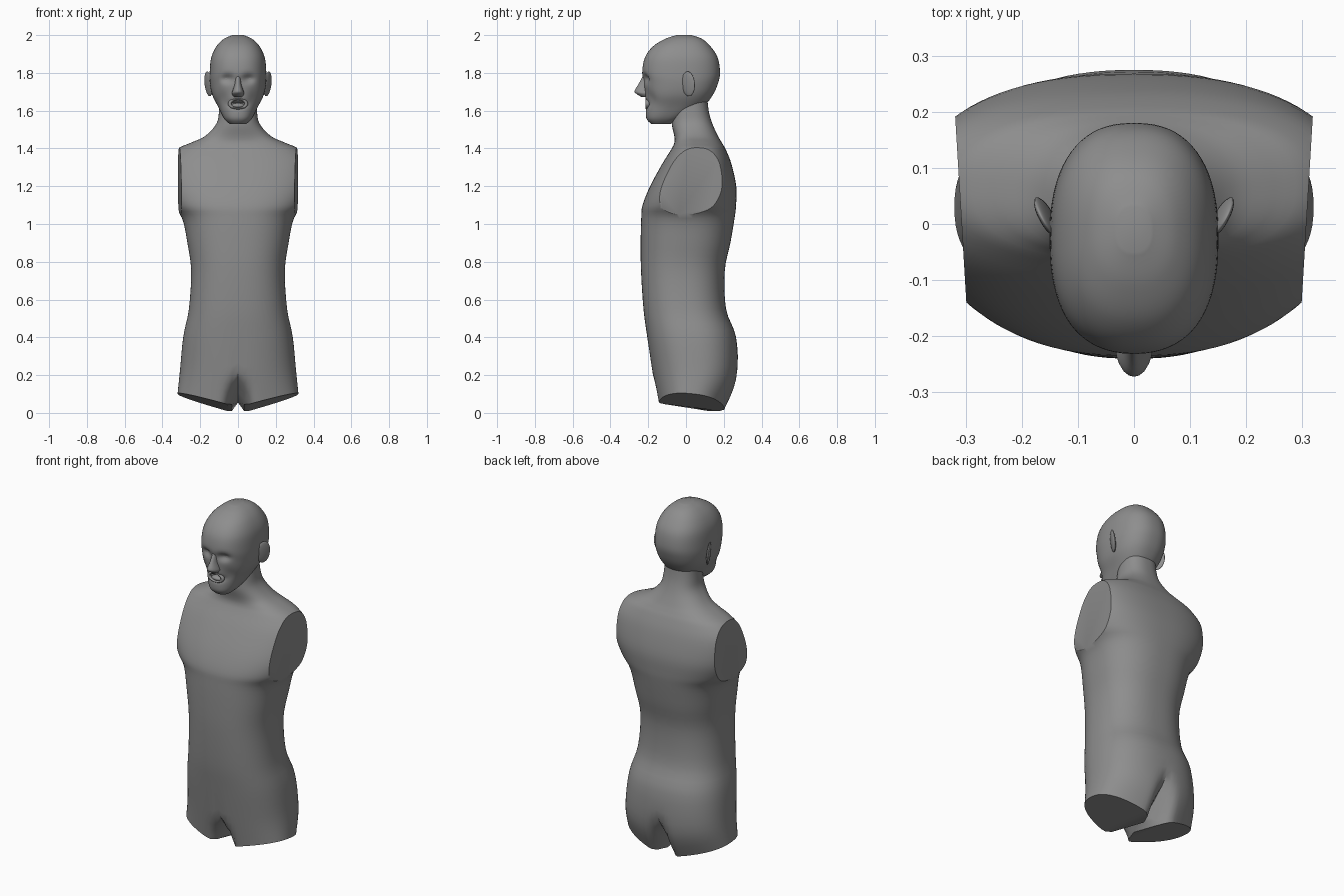
import bpy, bmesh, math
from mathutils import Vector

cube = bpy.data.objects.get("Cube")
if cube:
    bpy.data.objects.remove(cube, do_unlink=True)

grey = bpy.data.materials.new("clay grey")
grey.use_nodes = True
COLOUR = (0.27, 0.27, 0.27, 1)
grey.diffuse_color = COLOUR
grey.node_tree.nodes["Principled BSDF"].inputs["Base Color"].default_value = COLOUR


def finish(obj, angle=40):
    obj.data.materials.clear()
    obj.data.materials.append(grey)
    bpy.ops.object.select_all(action='DESELECT')
    obj.select_set(True)
    bpy.context.view_layer.objects.active = obj
    bpy.ops.object.shade_smooth_by_angle(angle=math.radians(angle))
    return obj


def bell(value, width):
    return math.exp(-(value / width) ** 2)


def spline(keys, steps):
    """Smooth run of sections through the key sections."""
    keys = [Vector(k) for k in keys]
    padded = [keys[0]] + keys + [keys[-1]]
    out = []
    for a, b, c, d in zip(padded, padded[1:], padded[2:], padded[3:]):
        for s in range(steps):
            t = s / steps
            out.append(b + (c - a) * t / 2 + (a * 2 - b * 5 + c * 4 - d) * t * t / 2
                       + (b * 3 - a - c * 3 + d) * t ** 3 / 2)
    return out + [keys[-1]]


def loft(name, keys, count=48, steps=4, power=2.4, warp=None, trim=None):
    """Stack rounded sections given as (height, half width, front, back)."""
    bm = bmesh.new()
    rings = []
    for z, half, front, back in spline(keys, steps):
        mid, depth, ring = (front + back) / 2, (back - front) / 2, []
        for i in range(count):
            a = math.tau * i / count
            c, s = math.cos(a), math.sin(a)
            x = half * math.copysign(abs(c) ** (2 / power), c)
            y = mid + depth * math.copysign(abs(s) ** (2 / power), s)
            ring.append(bm.verts.new(warp(x, y, z) if warp else (x, y, z)))
        rings.append(ring)
    for low, high in zip(rings, rings[1:]):
        for i in range(count):
            j = (i + 1) % count
            bm.faces.new((low[i], low[j], high[j], high[i]))
    # Close both ends with strips that run from front to back
    for ring in (rings[0], rings[-1]):
        for i in range(count // 2):
            quad = [ring[i], ring[i + 1], ring[-i - 1], ring[-i % count]]
            bm.faces.new(list(dict.fromkeys(quad)))
    if trim:
        trim(bm)
    bmesh.ops.recalc_face_normals(bm, faces=bm.faces)
    mesh = bpy.data.meshes.new(name)
    bm.to_mesh(mesh)
    bm.free()
    obj = bpy.data.objects.new(name, mesh)
    bpy.context.collection.objects.link(obj)
    return finish(obj)


def ball(name, place, size, tilt=0, turn=0):
    bpy.ops.mesh.primitive_uv_sphere_add(segments=20, ring_count=12, location=place,
                                         rotation=(0, tilt, turn))
    obj = bpy.context.object
    obj.name = name
    obj.scale = size
    return finish(obj, 60)


# Torso: slanted thigh cuts, crotch crease and flat arm cuts
BASE, HIP = 0.05, 0.4


def shape_torso(x, y, z):
    if z < HIP:
        cut = 0.01 + 0.28 * abs(x) - 0.1 * (y - 0.05) + 0.06 * bell(x, 0.022)
        start = 0.19 if y < 0.05 else 0.27
        rise = min(1, max(0, (start - z) / (start - BASE)))
        y = 0.05 + (y - 0.05) * (1 - 0.94 * rise ** 1.5 * bell(x, 0.045))
        z = cut + (z - BASE) * (HIP - cut) / (HIP - BASE)
    return x, y, z


def cut_arms(bm):
    for side in (-1, 1):
        faces = [f for f in bm.faces if f.calc_center_median().z > 1.04]
        edges = {e for f in faces for e in f.edges}
        verts = {v for f in faces for v in f.verts}
        cut = bmesh.ops.bisect_plane(
            bm, geom=faces + list(edges) + list(verts), clear_outer=True,
            plane_co=(side * 0.312, 0.08, 0), plane_no=(side, -0.06, 0))
        rim = [g for g in cut["geom_cut"] if isinstance(g, bmesh.types.BMEdge)]
        bmesh.ops.holes_fill(bm, edges=rim, sides=0)


loft("torso", [
    (BASE, 0.32, -0.15, 0.21), (0.2, 0.307, -0.175, 0.27),
    (HIP, 0.29, -0.205, 0.265), (0.55, 0.26, -0.225, 0.212),
    (0.75, 0.248, -0.238, 0.205), (0.9, 0.268, -0.24, 0.235),
    (1.03, 0.296, -0.237, 0.257), (1.1, 0.35, -0.23, 0.265),
    (1.2, 0.39, -0.19, 0.266), (1.32, 0.385, -0.125, 0.24),
    (1.395, 0.325, -0.078, 0.21), (1.43, 0.25, -0.062, 0.19),
    (1.465, 0.175, -0.062, 0.17), (1.53, 0.115, -0.075, 0.14),
    (1.6, 0.1, -0.07, 0.12), (1.7, 0.095, -0.06, 0.11)],
    count=96, warp=shape_torso, trim=cut_arms)


# Head: hollow eye sockets and an open mouth
def shape_head(x, y, z):
    if y < -0.1:
        y += 0.024 * bell(abs(x) - 0.055, 0.032) * bell(z - 1.77, 0.022)
        y += 0.035 * bell(x, 0.04) * bell(z - 1.635, 0.016)
        y += 0.012 * bell(abs(x) - 0.08, 0.03) * bell(z - 1.66, 0.04)
    return x, y, z


loft("head", [
    (1.53, 0.045, -0.185, -0.08), (1.56, 0.075, -0.21, -0.01),
    (1.62, 0.105, -0.213, 0.09), (1.68, 0.135, -0.216, 0.14),
    (1.74, 0.148, -0.222, 0.168), (1.8, 0.15, -0.232, 0.18),
    (1.88, 0.142, -0.218, 0.168), (1.94, 0.115, -0.175, 0.13),
    (1.98, 0.075, -0.11, 0.085), (2.0, 0.03, -0.05, 0.03)],
    count=72, steps=6, warp=shape_head)

# Nose
loft("nose", [
    (1.672, 0.022, -0.235, -0.17), (1.69, 0.033, -0.264, -0.17),
    (1.705, 0.029, -0.272, -0.17), (1.74, 0.018, -0.252, -0.17),
    (1.785, 0.014, -0.228, -0.17), (1.81, 0.01, -0.22, -0.17)],
    count=20, steps=3, power=2)

# Lips and tongue
bpy.ops.mesh.primitive_torus_add(major_segments=28, minor_segments=8, major_radius=0.04,
                                 minor_radius=0.009, location=(0, -0.204, 1.636),
                                 rotation=(math.pi / 2, 0, 0))
lips = bpy.context.object
lips.name = "lips"
lips.scale = (1.1, 0.62, 1.3)
finish(lips, 60)
ball("tongue", (0, -0.188, 1.626), (0.036, 0.024, 0.014))

# Ears and closed eyelids
for side, label in ((1, "left"), (-1, "right")):
    ball(label + "_ear", (side * 0.156, 0.012, 1.742), (0.011, 0.04, 0.066),
         side * 0.12, -side * 0.5)
    ball(label + "_eyelid", (side * 0.055, -0.183, 1.768), (0.03, 0.014, 0.014))
